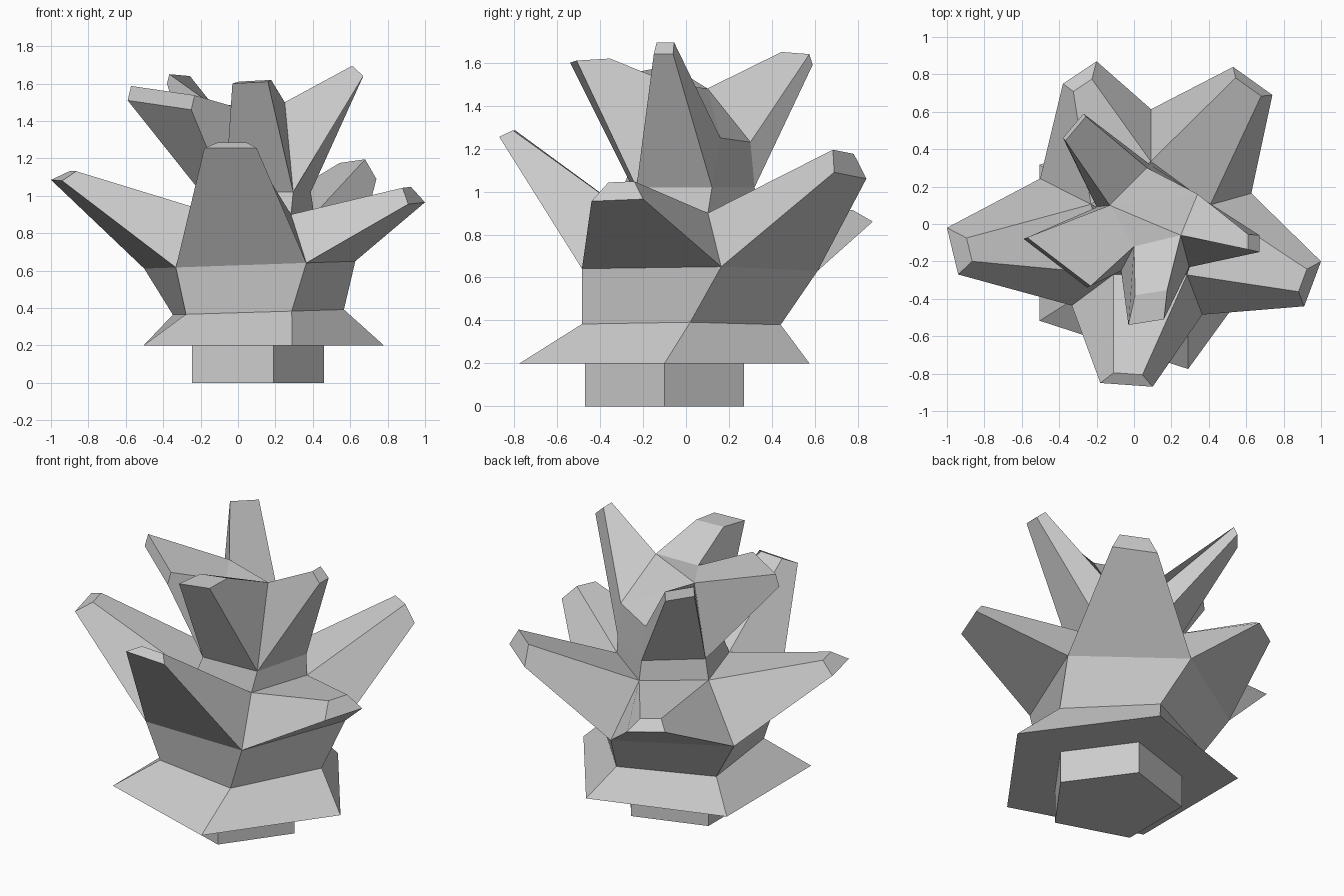
import bpy, bmesh
from math import cos, sin, radians
from mathutils import Vector

if "Cube" in bpy.data.objects:
    bpy.data.objects.remove(bpy.data.objects["Cube"])

bm = bmesh.new()


def ring(cx, cy, z, r, start, tilt=0.0):
    """Five-sided ring, counter-clockwise from the front-left corner."""
    pts = []
    for k in range(5):
        a = radians(start + 72 * k)
        dx = r * cos(a)
        pts.append(bm.verts.new((cx + dx, cy + r * sin(a), z + tilt * dx)))
    return pts


def band(lo, hi):
    for k in range(5):
        n = (k + 1) % 5
        bm.faces.new((lo[k], lo[n], hi[n], hi[k]))


def leaf(lo, hi, k, a, b, inset, rise, ratio):
    """Grow side k between two rings out to a blunt tip with lower edge a-b."""
    n = (k + 1) % 5
    a, b = Vector(a), Vector(b)
    mid = (a + b) / 2
    inward = (lo[k].co + lo[n].co) / 2 - mid
    inward.z = 0
    top = mid + inward.normalized() * inset + Vector((0, 0, rise))
    base = [lo[k], lo[n], hi[n], hi[k]]
    half = (b - a) / 2 * ratio
    tip = [bm.verts.new(p) for p in (a, b, top + half, top - half)]
    for i in range(4):
        j = (i + 1) % 4
        bm.faces.new((base[i], base[j], tip[j], tip[i]))
    bm.faces.new(tip)


# Stem and flared skirt
foot = ring(0.07, -0.1, 0.0, 0.39, 216)
neck = ring(0.07, -0.1, 0.2, 0.39, 216)
skirt = ring(0.07, -0.1, 0.2, 0.71, 216)
waist = ring(0.08, -0.04, 0.377, 0.49, 223, 0.03)
lower = ring(0.05, 0.02, 0.63, 0.595, 230, 0.035)
inner = ring(0.088, 0.0, 0.90, 0.335, 233.7)
upper = ring(0.10, 0.01, 1.02, 0.31, 237)
crown = [bm.verts.new(p) for p in (
    (0, -0.12, 1.47), (0.25, -0.06, 1.5), (0.34, 0.16, 1.25),
    (0.07, 0.3, 1.23), (-0.13, 0.1, 1.48))]
bm.faces.new(foot[::-1])
for lo, hi in ((foot, neck), (neck, skirt), (skirt, waist),
               (waist, lower), (inner, upper)):
    band(lo, hi)

# Lower leaves: front, right, back right, back left, left
leaf(lower, inner, 0, (-0.18, -0.85, 1.255), (0.10, -0.87, 1.255), 0.06, 0.03, 0.55)
leaf(lower, inner, 1, (0.91, -0.44, 0.955), (1.0, -0.20, 0.965), 0.056, 0.085, 0.5)
leaf(lower, inner, 2, (0.74, 0.69, 1.09), (0.53, 0.84, 1.06), 0.04, 0.11, 0.65)
leaf(lower, inner, 3, (-0.20, 0.87, 0.86), (-0.38, 0.75, 0.86), 0.07, 0.055, 0.55)
leaf(lower, inner, 4, (-1.0, -0.02, 1.085), (-0.94, -0.27, 1.08), 0.09, 0.05, 0.5)

# Upper leaves: front, right, back left, left; the back right side stays flat
leaf(upper, crown, 0, (-0.03, -0.54, 1.60), (0.16, -0.51, 1.61), 0.16, 0.01, 0.9)
leaf(upper, crown, 1, (0.67, -0.15, 1.64), (0.67, -0.06, 1.64), 0.06, 0.055, 0.9)
leaf(upper, crown, 3, (-0.27, 0.59, 1.59), (-0.38, 0.46, 1.60), 0.02, 0.05, 1.0)
leaf(upper, crown, 4, (-0.59, -0.08, 1.51), (-0.25, -0.34, 1.46), 0.02, 0.077, 1.0)
bm.faces.new((upper[2], upper[3], crown[3], crown[2]))

# Sloping crown cap
bm.faces.new((crown[0], crown[1], crown[4]))
bm.faces.new((crown[1], crown[2], crown[4]))
bm.faces.new((crown[2], crown[3], crown[4]))

bmesh.ops.recalc_face_normals(bm, faces=bm.faces)
mesh = bpy.data.meshes.new("leafy_plant")
bm.to_mesh(mesh)
bm.free()
bpy.context.collection.objects.link(bpy.data.objects.new("leafy_plant", mesh))
